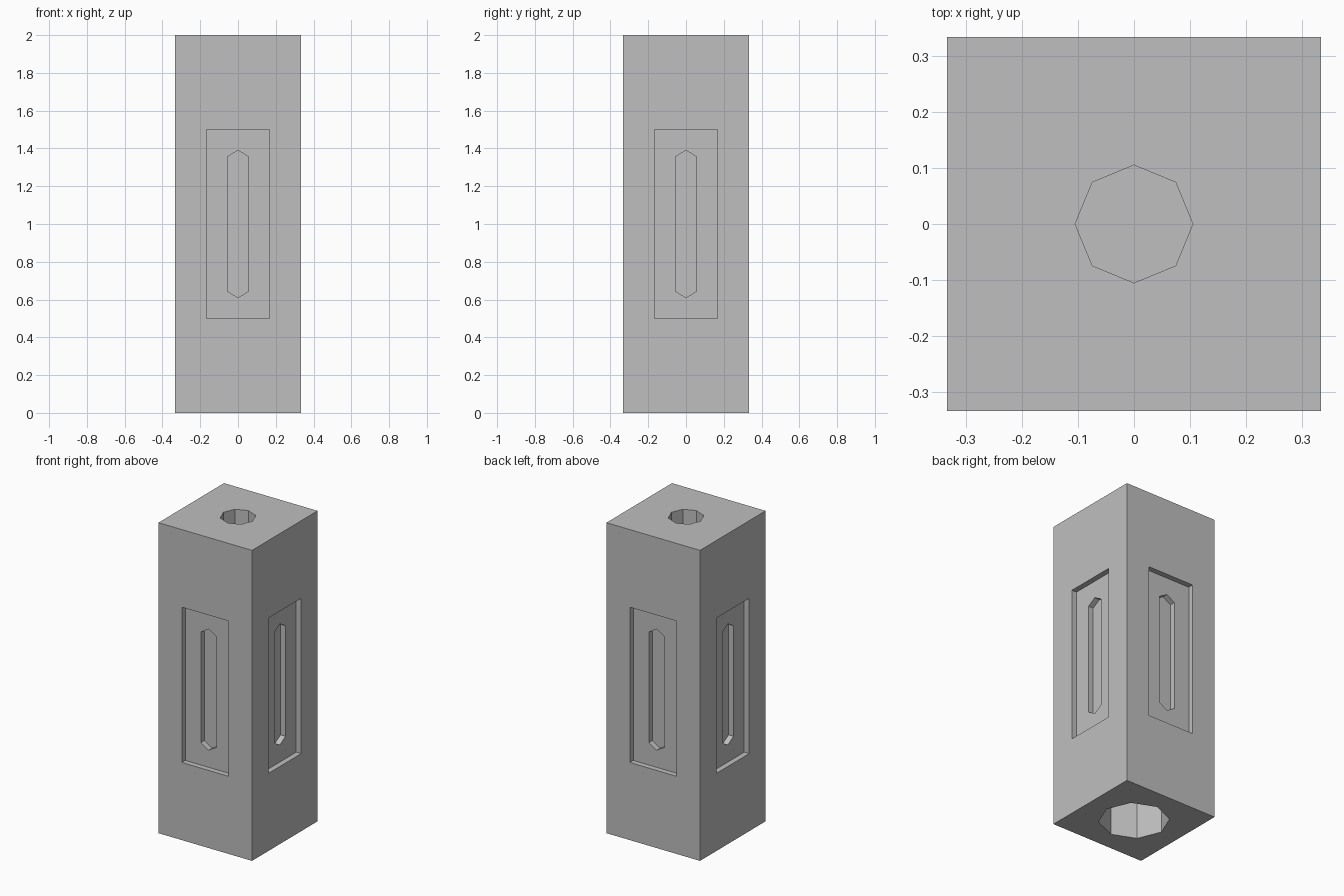
import bpy
import math
from mathutils import Matrix, Vector

cube = bpy.data.objects.get("Cube")
if cube:
    bpy.data.objects.remove(cube, do_unlink=True)

HALF = 1 / 3          # half the pillar width
HEIGHT = 2.0
PANEL_DEPTH = 0.035
SLOT_DEPTH = 0.07     # measured from the outer face

grey = bpy.data.materials.new("plain grey")
grey.use_nodes = True
colour = (0.52, 0.52, 0.52, 1)
grey.diffuse_color = colour
grey.node_tree.nodes["Principled BSDF"].inputs["Base Color"].default_value = colour


def prism(name, outline, low, high):
    """Extrude a counter-clockwise xy outline from low to high along z."""
    n = len(outline)
    verts = [(x, y, z) for z in (low, high) for x, y in outline]
    faces = [list(range(n))[::-1], list(range(n, 2 * n))]
    faces += [(i, (i + 1) % n, n + (i + 1) % n, n + i) for i in range(n)]
    mesh = bpy.data.meshes.new(name)
    mesh.from_pydata(verts, [], faces)
    mesh.materials.append(grey)
    obj = bpy.data.objects.new(name, mesh)
    bpy.context.collection.objects.link(obj)
    return obj


def rectangle(w, h):
    return [(-w, -h), (w, -h), (w, h), (-w, h)]


def octagon(radius):
    return [(radius * math.cos(i * math.pi / 4), radius * math.sin(i * math.pi / 4))
            for i in range(8)]


def carve(target, cutter):
    """Subtract the cutter from the target, then discard the cutter."""
    cutter.hide_render = True
    mod = target.modifiers.new("carve", 'BOOLEAN')
    mod.operation = 'DIFFERENCE'
    mod.solver = 'EXACT'
    mod.object = cutter
    bpy.context.view_layer.objects.active = target
    bpy.ops.object.modifier_apply(modifier=mod.name)
    bpy.data.objects.remove(cutter, do_unlink=True)


# Square pillar
pillar = prism("pillar", rectangle(HALF, HALF), 0, HEIGHT)

# Recessed panel with a pointed slot on each of the four sides
panel = rectangle(HALF / 2, 0.5)
slot = [(0, -0.39), (0.056, -0.356), (0.056, 0.356),
        (0, 0.39), (-0.056, 0.356), (-0.056, -0.356)]
upright = Matrix.Rotation(math.pi / 2, 4, 'X')
lift = Matrix.Translation(Vector((0, 0, HEIGHT / 2)))
for side in range(4):
    turn = Matrix.Rotation(side * math.pi / 2, 4, 'Z')
    for outline, depth in ((panel, PANEL_DEPTH), (slot, SLOT_DEPTH)):
        cutter = prism("side_cutter", outline, HALF - depth, HALF + 0.1)
        cutter.data.transform(lift @ turn @ upright)
        carve(pillar, cutter)

# Narrow blind hole in the top, wide blind hole in the base
carve(pillar, prism("top_hole_cutter", octagon(0.105), HEIGHT - 0.33, HEIGHT + 0.1))
carve(pillar, prism("base_hole_cutter", octagon(0.208), -0.1, 0.5))

# Crisp flat faces
for face in pillar.data.polygons:
    face.use_smooth = False
